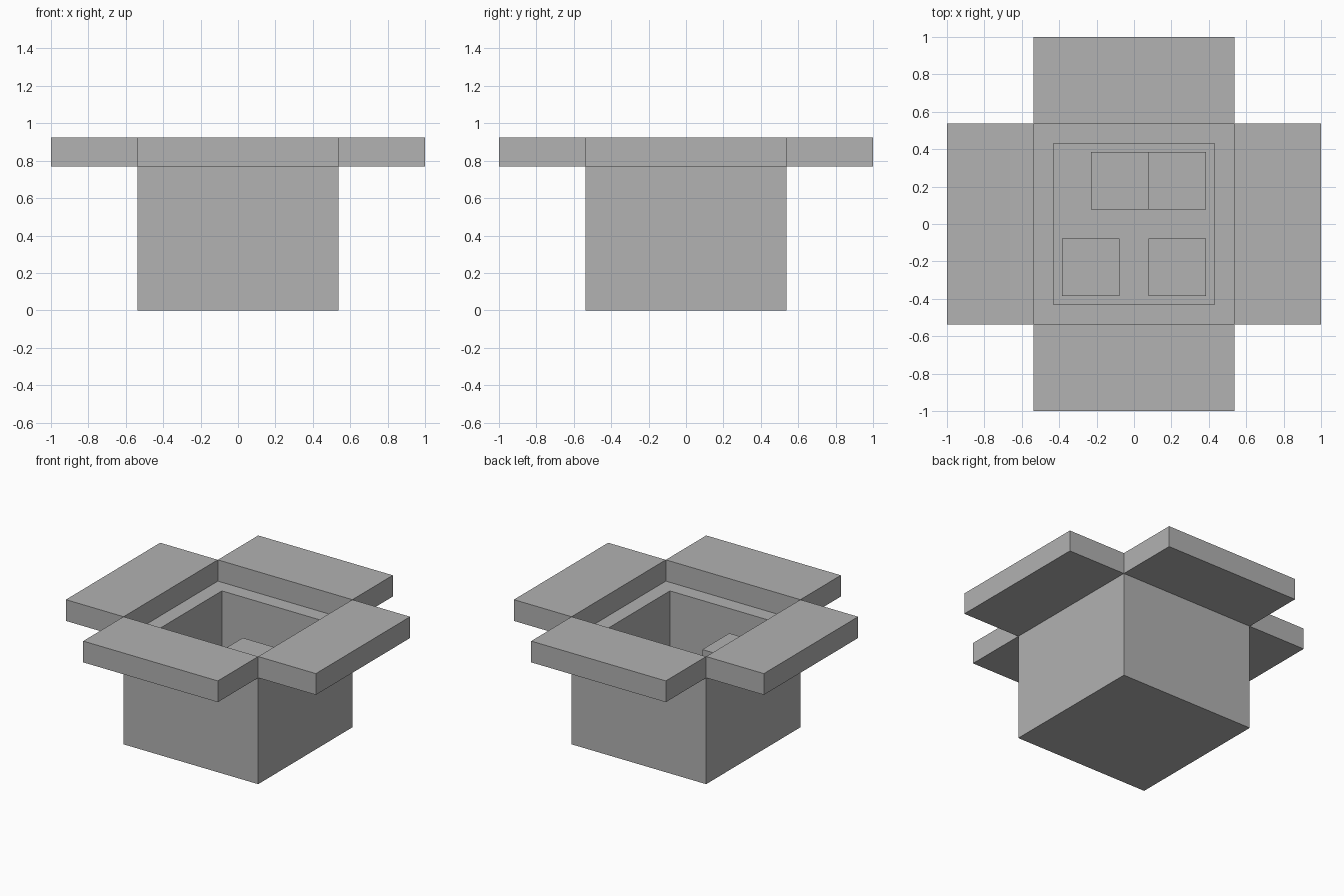
import bpy
import bmesh
from math import pi
from mathutils import Matrix

old = bpy.data.objects.get("Cube")
if old:
    bpy.data.objects.remove(old, do_unlink=True)

U = 2 / 26          # grid unit of the design
WALL = 2 * U        # wall, floor and flap thickness
HALF = 7 * U        # half width of the box
RIM = 10 * U        # height of the box rim

grey = bpy.data.materials.new("plain_grey")
grey.use_nodes = True
colour = (0.445, 0.445, 0.445, 1)
grey.diffuse_color = colour
grey.node_tree.nodes["Principled BSDF"].inputs["Base Color"].default_value = colour


def add_object(name, bm):
    mesh = bpy.data.meshes.new(name)
    bm.to_mesh(mesh)
    bm.free()
    mesh.materials.append(grey)
    obj = bpy.data.objects.new(name, mesh)
    bpy.context.collection.objects.link(obj)
    return obj


def block(low, high):
    """A bmesh cuboid spanning two opposite corners."""
    bm = bmesh.new()
    size = [b - a for a, b in zip(low, high)]
    middle = [(a + b) / 2 for a, b in zip(low, high)]
    bmesh.ops.create_cube(bm, size=1, matrix=Matrix.Translation(middle) @ Matrix.Diagonal((*size, 1)))
    return bm


# Open box: inset the top face for the rim, then push it down to the floor
box = block((-HALF, -HALF, 0), (HALF, HALF, RIM))
top = max(box.faces, key=lambda f: f.calc_center_median().z)
bmesh.ops.inset_region(box, faces=[top], thickness=WALL)
cavity = bmesh.ops.extrude_face_region(box, geom=[top])["geom"]
bmesh.ops.translate(box, vec=(0, 0, WALL - RIM),
                    verts=[v for v in cavity if isinstance(v, bmesh.types.BMVert)])
if top.is_valid:
    bmesh.ops.delete(box, geom=[top], context='FACES_ONLY')
bmesh.ops.recalc_face_normals(box, faces=box.faces)
add_object("open_box", box)

# Four flaps folded outwards above the rim
for i, side in enumerate(("left", "back", "right", "front")):
    flap = block((HALF, -HALF, RIM), (1, HALF, RIM + WALL))
    flap.transform(Matrix.Rotation(i * pi / 2, 4, 'Z'))
    add_object(side + "_flap", flap)

# Inner steps climbing around the cavity: low x, low y, top height in units
steps = {"first": (1, -5, 3.5), "second": (1, 1, 5), "third": (-3, 1, 6.5), "fourth": (-5, -5, 8)}
for name, (x, y, z) in steps.items():
    add_object(name + "_step", block((x * U, y * U, WALL), ((x + 4) * U, (y + 4) * U, z * U)))
